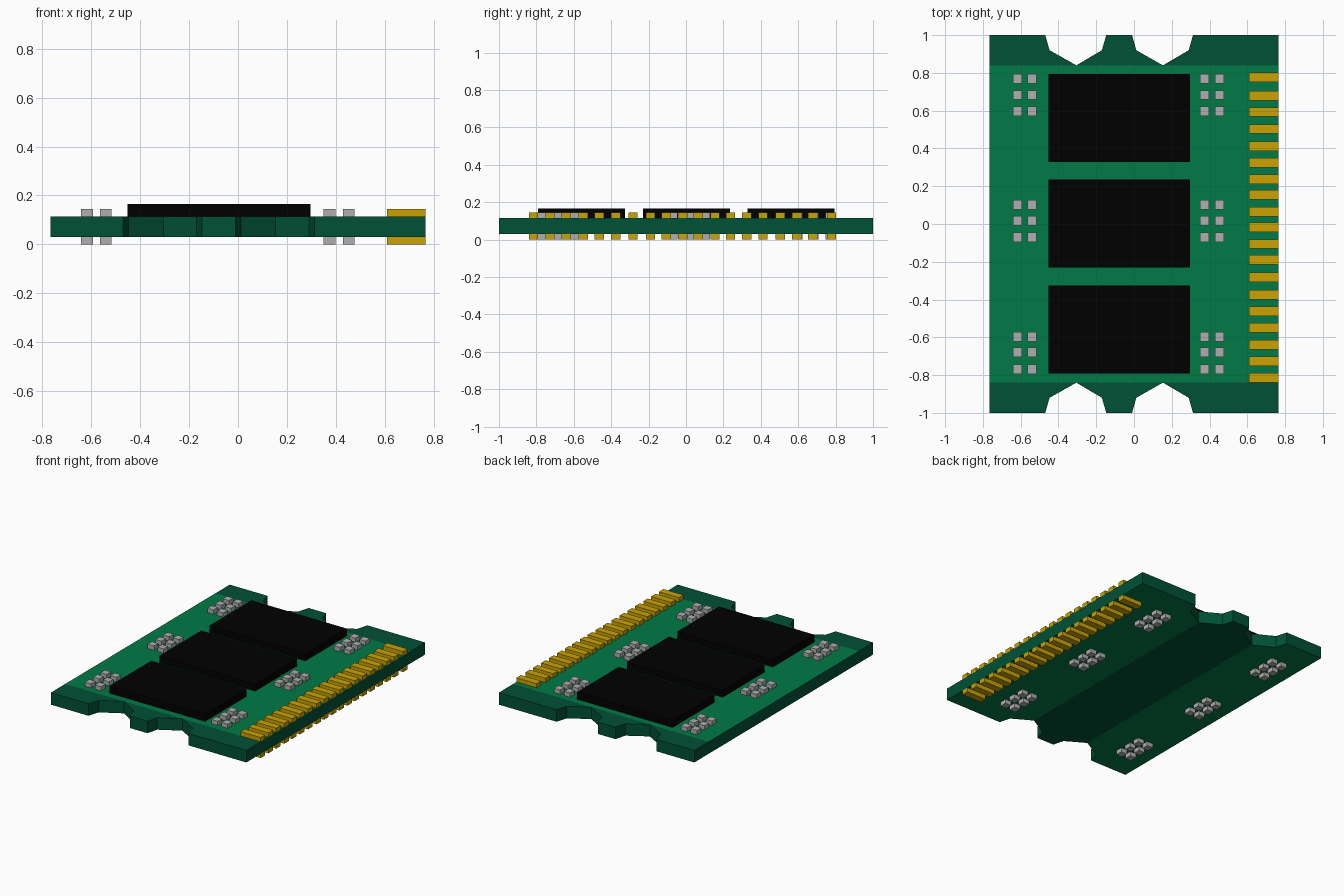
import bpy, bmesh

if "Cube" in bpy.data.objects:
    bpy.data.objects.remove(bpy.data.objects["Cube"])


def material(name, rgb):
    m = bpy.data.materials.new(name)
    m.diffuse_color = (*rgb, 1)
    m.use_nodes = True
    m.node_tree.nodes["Principled BSDF"].inputs["Base Color"].default_value = m.diffuse_color
    return m


BRIGHT = material("board green", (0.0, 0.195, 0.063))
DARK = material("dark green", (0.0, 0.082, 0.036))
BLACK = material("chip black", (0.0, 0.0, 0.0))
GREY = material("solder grey", (0.43, 0.43, 0.43))
GOLD = material("contact gold", (0.59, 0.36, 0.0))

Z_LOW, Z_HIGH = 0.03, 0.115


def add_object(name, bm, mats):
    bmesh.ops.recalc_face_normals(bm, faces=bm.faces)
    me = bpy.data.meshes.new(name)
    bm.to_mesh(me)
    bm.free()
    for m in mats:
        me.materials.append(m)
    ob = bpy.data.objects.new(name, me)
    bpy.context.collection.objects.link(ob)
    return ob


def add_boxes(name, boxes, mat):
    """One object from boxes given as (x0, x1, y0, y1, z0, z1)."""
    bm = bmesh.new()
    for x0, x1, y0, y1, z0, z1 in boxes:
        vs = bmesh.ops.create_cube(bm, size=1)["verts"]
        for v in vs:
            v.co = (x1 if v.co.x > 0 else x0,
                    y1 if v.co.y > 0 else y0,
                    z1 if v.co.z > 0 else z0)
    return add_object(name, bm, [mat])


# Circuit board: half outline with two notches, mirrored front to back
INNER = 0.84
edge = [(-0.765, 1), (-0.47, 1), (-0.447, 0.92), (-0.305, INNER),
        (-0.17, 0.92), (-0.147, 1), (-0.01, 1), (0.012, 0.92),
        (0.153, INNER), (0.29, 0.92), (0.312, 1), (0.765, 1)]
bm = bmesh.new()
cache = {}


def vert(x, y):
    if (x, y) not in cache:
        cache[(x, y)] = bm.verts.new((x, y, Z_LOW))
    return cache[(x, y)]


for (xa, ya), (xb, yb) in zip(edge, edge[1:]):
    for ra, rb, sa, sb in ((-ya, -yb, -INNER, -INNER),
                           (-INNER, -INNER, INNER, INNER),
                           (INNER, INNER, ya, yb)):
        corners = [vert(xa, ra), vert(xb, rb), vert(xb, sb), vert(xa, sa)]
        bm.faces.new(list(dict.fromkeys(corners)))
ext = bmesh.ops.extrude_face_region(bm, geom=bm.faces[:], use_keep_orig=True)
for g in ext["geom"]:
    if isinstance(g, bmesh.types.BMVert):
        g.co.z = Z_HIGH
bm.normal_update()
# bright top centre and underside, dark ends, sides and underside band
for f in bm.faces:
    c = f.calc_center_median()
    top = c.z > Z_HIGH - 0.001 and abs(c.y) < INNER
    under = c.z < Z_LOW + 0.001 and not -0.305 < c.x < 0.153
    f.material_index = 0 if top or under else 1
add_object("circuit_board", bm, [BRIGHT, DARK])

# Three memory chips
for i, y in enumerate((-0.558, 0.002, 0.562)):
    add_boxes(f"memory_chip_{i + 1}",
              [(-0.452, 0.296, y - 0.233, y + 0.233, Z_HIGH, 0.166)], BLACK)

# Layers above and below the board
LAYERS = {"top": (Z_HIGH, 0.145), "bottom": (0.0, Z_LOW)}
PAD_X = {"left": (-0.617, -0.54), "right": (0.374, 0.452)}
PAD_Y = {"front": (-0.77, -0.68, -0.597), "middle": (-0.07, 0.018, 0.102),
         "back": (0.597, 0.683, 0.77)}
FINGER_Y = (-0.815, -0.727, -0.64, -0.55, -0.463, -0.375, -0.283, -0.19,
            -0.106, -0.018, 0.066, 0.155, 0.238, 0.324, 0.412, 0.503,
            0.593, 0.678, 0.778)
for layer, (z0, z1) in LAYERS.items():
    # Groups of six small components
    for side, xs in PAD_X.items():
        for row, ys in PAD_Y.items():
            add_boxes(f"small_components_{layer}_{side}_{row}",
                      [(x - 0.024, x + 0.024, y - 0.025, y + 0.025, z0, z1)
                       for x in xs for y in ys], GREY)
    # Edge connector contacts
    add_boxes(f"edge_contacts_{layer}",
              [(0.608, 0.765, y - 0.025, y + 0.025, z0, z1) for y in FINGER_Y],
              GOLD)
